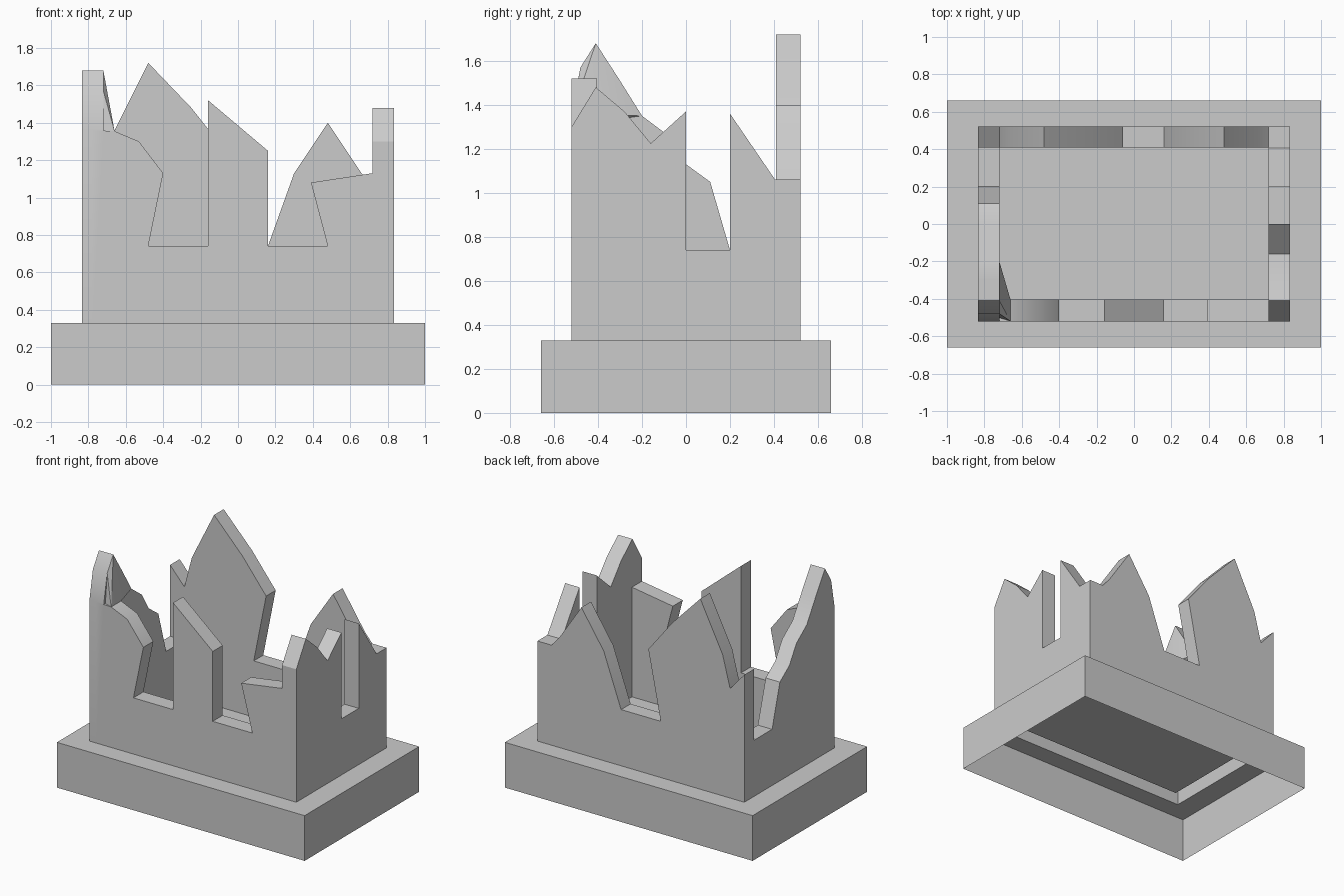
import bpy, bmesh, math
from mathutils import Vector

if "Cube" in bpy.data.objects:
    bpy.data.objects.remove(bpy.data.objects["Cube"])

GROUND, NOTCH = 0.33, 0.74


def finish(name, bm):
    bmesh.ops.recalc_face_normals(bm, faces=bm.faces)
    me = bpy.data.meshes.new(name)
    bm.to_mesh(me)
    bm.free()
    ob = bpy.data.objects.new(name, me)
    bpy.context.collection.objects.link(ob)
    return ob


def wall(name, skyline, lo, hi, axis):
    """Extrude a jagged skyline (position, z); axis is the thickness direction."""
    outline = [(skyline[0][0], GROUND)] + skyline + [(skyline[-1][0], GROUND)]
    bm = bmesh.new()

    def side(t):
        return [bm.verts.new((t, p, z) if axis == 'X' else (p, t, z)) for p, z in outline]

    a, b = side(lo), side(hi)
    bm.faces.new(a)
    bm.faces.new(b[::-1])
    n = len(a)
    for i in range(n):
        j = (i + 1) % n
        bm.faces.new((a[i], b[i], b[j], a[j]))
    return finish(name, bm)


# Plinth: open underneath, with a slot under the hollow walls
bm = bmesh.new()
rings = []
for x, y, z in [(1, .66, 0), (1, .66, GROUND), (.835, .52, GROUND)]:
    rings.append([bm.verts.new((sx * x, sy * y, z))
                  for sx, sy in ((-1, -1), (1, -1), (1, 1), (-1, 1))])
for r, s in zip(rings, rings[1:]):
    for i in range(4):
        j = (i + 1) % 4
        bm.faces.new((r[i], r[j], s[j], s[i]))
finish("plinth", bm)

# Courtyard floor inside the walls
bm = bmesh.new()
bm.faces.new([bm.verts.new((x, y, GROUND)) for x, y in
              ((-.72, -.405), (.72, -.405), (.72, .41), (-.72, .41))])
finish("courtyard_floor", bm)

# Four broken walls, overlapping at the corners
left = wall("ruined_walls", [
    (-.52, 1.36), (-.48, 1.57), (-.41, 1.68), (-.30, 1.51), (-.20, 1.35),
    (-.08, 1.26), (0, 1.13), (.11, 1.05), (.20, NOTCH), (.46, NOTCH)], -.835, -.72, 'X')
right = wall("right_wall", [
    (-.52, 1.30), (-.41, 1.48), (-.28, 1.37), (-.16, 1.225), (0, 1.37),
    (0, NOTCH), (.20, NOTCH), (.20, 1.36), (.405, 1.06), (.46, 1.06)], .72, .835, 'X')
front = wall("front_wall", [
    (-.78, 1.36), (-.66, 1.355), (-.53, 1.30), (-.40, 1.13), (-.48, NOTCH),
    (-.16, NOTCH), (-.16, 1.52), (.16, 1.25), (.16, NOTCH), (.48, NOTCH),
    (.39, 1.08), (.72, 1.13), (.78, 1.13)], -.52, -.405, 'Y')
back = wall("back_wall", [
    (-.835, 1.26), (-.72, 1.13), (-.66, 1.36), (-.48, 1.72), (-.25, 1.48),
    (-.06, 1.24), (-.16, NOTCH), (.16, NOTCH), (.30, 1.13), (.48, 1.40),
    (.66, 1.13), (.72, 1.06), (.835, 1.06)], .41, .52, 'Y')

# Sloping rubble wedge in the tall front left corner
bm = bmesh.new()
for p in [(-.72, -.20, 1.35), (-.72, -.41, 1.68), (-.72, -.48, 1.57),
          (-.66, -.52, 1.355), (-.66, -.405, 1.355), (-.74, -.50, 1.30)]:
    bm.verts.new(p)
bmesh.ops.convex_hull(bm, input=bm.verts)
wedge = finish("corner_wedge", bm)

# Fuse the walls into one shell
bpy.context.view_layer.objects.active = left
left.select_set(True)
for part in (front, back, right, wedge):
    mod = left.modifiers.new("fuse", 'BOOLEAN')
    mod.operation = 'UNION'
    mod.solver = 'EXACT'
    mod.object = part
    bpy.ops.object.modifier_apply(modifier=mod.name)
    bpy.data.objects.remove(part)

# Open the underside of the walls
bm = bmesh.new()
bm.from_mesh(left.data)
under = [f for f in bm.faces if all(v.co.z < GROUND + .001 for v in f.verts)]
bmesh.ops.delete(bm, geom=under, context='FACES')
bm.to_mesh(left.data)
bm.free()
bpy.ops.object.shade_smooth_by_angle(angle=math.radians(30))
